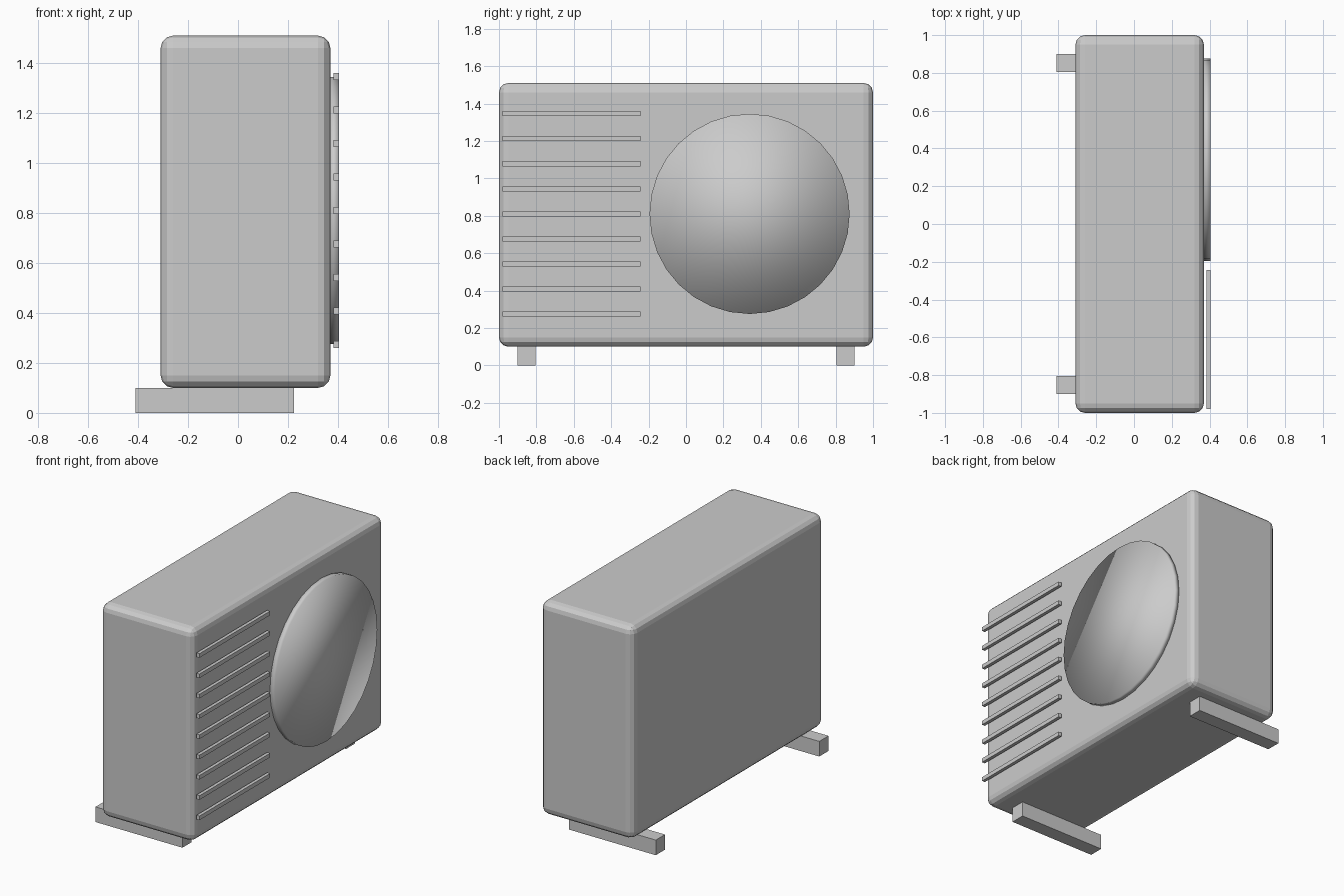
import bpy
import bmesh
from math import pi
from mathutils import Matrix, Vector

if "Cube" in bpy.data.objects:
    bpy.data.objects.remove(bpy.data.objects["Cube"], do_unlink=True)

# One flat grey for everything
GREY = (0.6, 0.6, 0.6, 1)
grey = bpy.data.materials.new("light_grey")
grey.use_nodes = True
grey.diffuse_color = GREY
grey.node_tree.nodes["Principled BSDF"].inputs["Base Color"].default_value = GREY


def finish(name, bm, smooth=False):
    mesh = bpy.data.meshes.new(name)
    for face in bm.faces:
        face.smooth = smooth
    bm.to_mesh(mesh)
    bm.free()
    mesh.materials.append(grey)
    obj = bpy.data.objects.new(name, mesh)
    bpy.context.collection.objects.link(obj)
    return obj


def box(name, low, high):
    low, high = Vector(low), Vector(high)
    bm = bmesh.new()
    place = Matrix.Translation((low + high) / 2) @ Matrix.Diagonal((*(high - low), 1))
    bmesh.ops.create_cube(bm, size=1, matrix=place)
    return finish(name, bm)


# Casing with rounded edges
casing = box("casing", (-0.31, -1, 0.1), (0.37, 1, 1.51))
bevel = casing.modifiers.new("rounded_edges", "BEVEL")
bevel.width = 0.05
bevel.segments = 3

# Fan cover: a shallow disc shaded softly over its rim
bm = bmesh.new()
place = Matrix.Translation((0.385, 0.34, 0.81)) @ Matrix.Rotation(pi / 2, 4, "Y")
bmesh.ops.create_cone(bm, cap_ends=True, segments=32, radius1=0.535,
                      radius2=0.535, depth=0.04, matrix=place)
finish("fan_cover", bm, smooth=True)

# Vent slats standing just off the casing
for i in range(9):
    z = 0.274 + i * 0.134
    box(f"vent_slat_{i + 1}", (0.383, -0.98, z - 0.0135), (0.405, -0.243, z + 0.0135))

# Support rails under both ends
for name, y in (("front_rail", -0.853), ("back_rail", 0.853)):
    box(name, (-0.41, y - 0.048, 0), (0.225, y + 0.048, 0.1))
